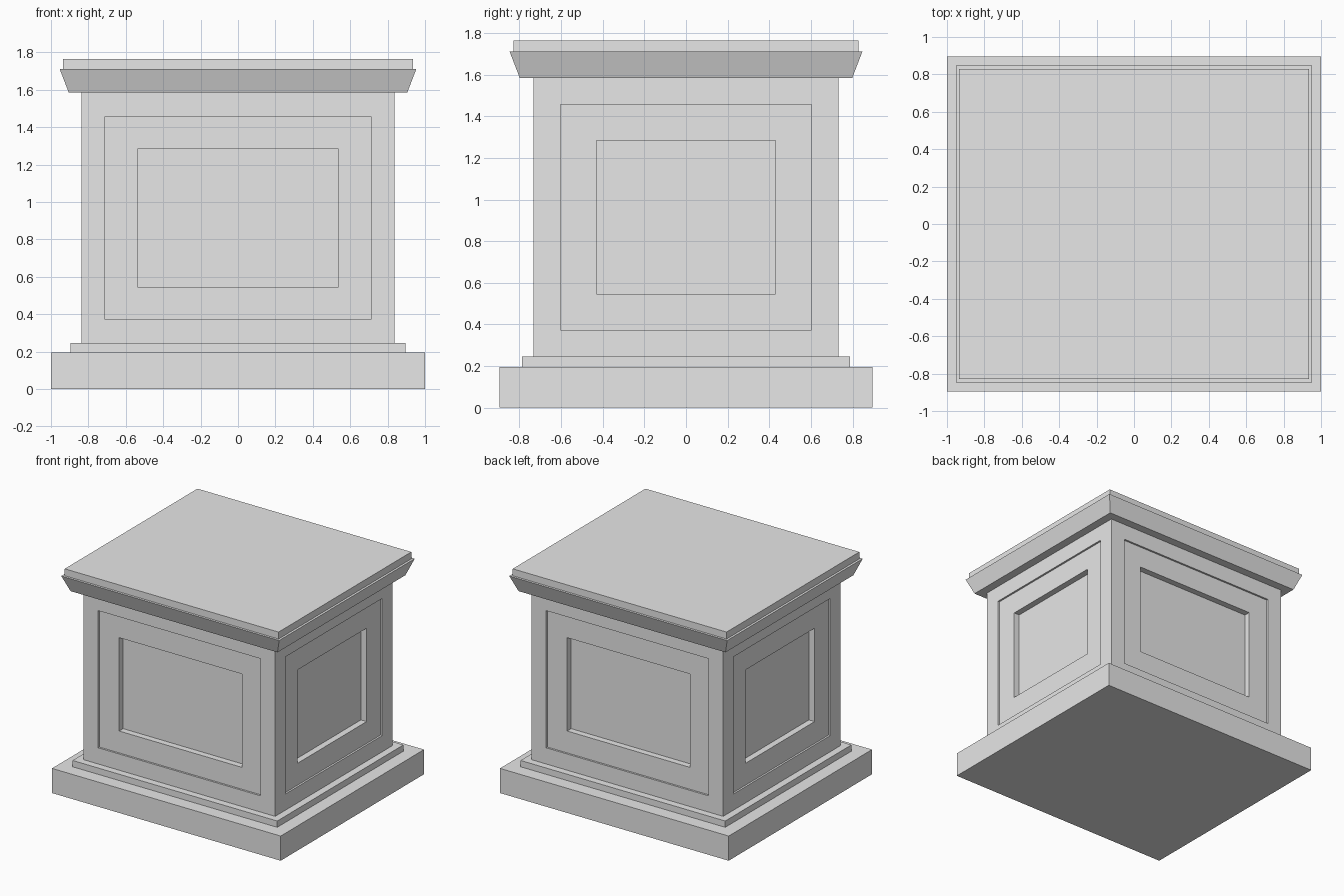
import bpy
import bmesh

cube = bpy.data.objects.get("Cube")
if cube:
    bpy.data.objects.remove(cube, do_unlink=True)

stone = bpy.data.materials.new("grey_stone")
stone.use_nodes = True
GREY = (0.8, 0.8, 0.8, 1.0)
stone.diffuse_color = GREY
stone.node_tree.nodes["Principled BSDF"].inputs["Base Color"].default_value = GREY


def block(name, hx, hy, z0, z1, flare=0.0, panels=()):
    """Rectangular course; flare widens its top, panels are (border, depth) recesses."""
    bm = bmesh.new()
    bmesh.ops.create_cube(bm, size=2)
    for v in bm.verts:
        grow = flare if v.co.z > 0 else 0
        v.co = (v.co.x * (hx + grow), v.co.y * (hy + grow), z1 if v.co.z > 0 else z0)
    bm.normal_update()
    # stepped square-edged recesses on the four walls
    walls = [f for f in bm.faces if abs(f.normal.z) < 0.5] if panels else []
    for wall in walls:
        direction = wall.normal.copy()
        face = wall
        for border, depth in panels:
            bmesh.ops.inset_region(bm, faces=[face], thickness=border, use_even_offset=True)
            face = bmesh.ops.extrude_discrete_faces(bm, faces=[face])["faces"][0]
            bmesh.ops.translate(bm, verts=face.verts, vec=-direction * depth)
    bmesh.ops.recalc_face_normals(bm, faces=bm.faces)
    mesh = bpy.data.meshes.new(name)
    bm.to_mesh(mesh)
    bm.free()
    mesh.materials.append(stone)
    obj = bpy.data.objects.new(name, mesh)
    bpy.context.collection.objects.link(obj)
    return obj


# Stepped foot
block("base_slab", 1.0, 0.895, 0.0, 0.195)
block("base_step", 0.895, 0.788, 0.195, 0.245)

# Panelled body
block("panelled_body", 0.838, 0.732, 0.245, 1.585,
      panels=[(0.128, 0.015), (0.173, 0.05)])

# Flared cornice and top slab
block("cornice", 0.905, 0.799, 1.585, 1.71, flare=0.048)
block("top_slab", 0.935, 0.829, 1.71, 1.765)
